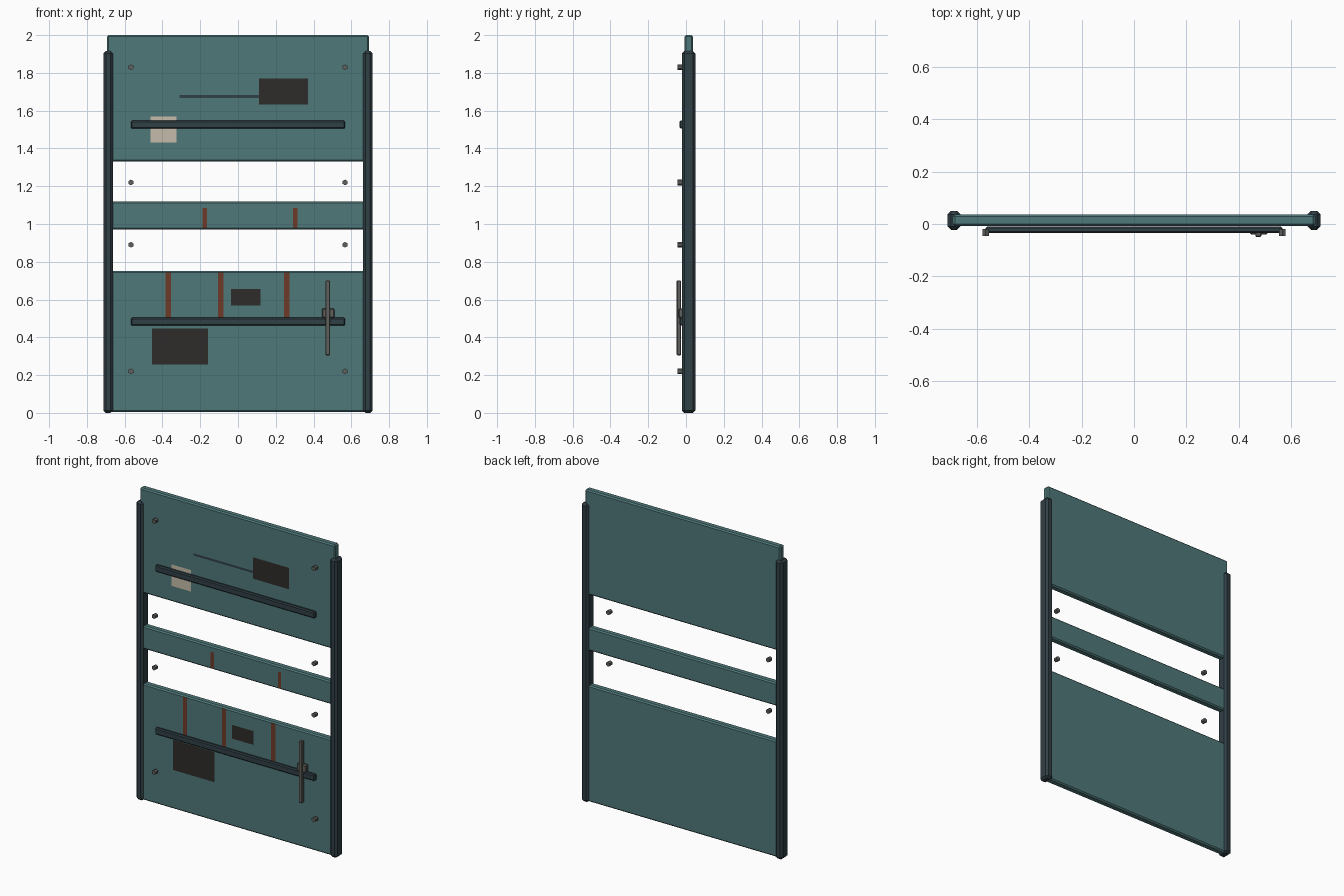
import bpy, bmesh, math
from mathutils import Matrix

if "Cube" in bpy.data.objects:
    bpy.data.objects.remove(bpy.data.objects["Cube"])


def mat(name, r, g, b):
    m = bpy.data.materials.new(name)
    m.diffuse_color = (r, g, b, 1)
    m.use_nodes = True
    m.node_tree.nodes["Principled BSDF"].inputs["Base Color"].default_value = m.diffuse_color
    return m


TEAL = mat("teal_paint", 0.08, 0.19, 0.195)
DARK = mat("dark_frame", 0.03, 0.05, 0.06)
STEEL = mat("steel", 0.115, 0.115, 0.11)
SOOT = mat("soot", 0.027, 0.025, 0.023)
RUST = mat("rust", 0.155, 0.042, 0.023)
CREAM = mat("bare_patch", 0.56, 0.50, 0.40)


def finish(bm, name, m):
    me = bpy.data.meshes.new(name)
    bm.to_mesh(me)
    bm.free()
    me.materials.append(m)
    ob = bpy.data.objects.new(name, me)
    bpy.context.collection.objects.link(ob)
    return ob


def box(name, x, y, z, m, bevel=0.0):
    """Box from (min, max) ranges with chamfered edges."""
    bm = bmesh.new()
    size = [b - a for a, b in (x, y, z)]
    mid = [(a + b) / 2 for a, b in (x, y, z)]
    bmesh.ops.create_cube(bm, size=1, matrix=Matrix.Translation(mid) @ Matrix.Diagonal((*size, 1)))
    if bevel:
        bmesh.ops.bevel(bm, geom=bm.edges[:], offset=bevel, segments=1, affect='EDGES')
    return finish(bm, name, m)


def decal(name, x, z, m, y=-0.0105):
    """Flat painted patch lying just in front of a panel."""
    bm = bmesh.new()
    bm.faces.new([bm.verts.new((px, y, pz)) for px, pz in
                  ((x[0], z[0]), (x[1], z[0]), (x[1], z[1]), (x[0], z[1]))])
    return finish(bm, name, m)


# Door panels
for name, z in (("upper_panel", (1.33, 2.0)), ("middle_panel", (0.972, 1.12)),
                ("lower_panel", (0.004, 0.75))):
    box(name, (-0.693, 0.693), (-0.008, 0.036), z, TEAL, 0.008)

# Side posts
for s in (-1, 1):
    x = sorted((s * 0.663, s * 0.713))
    box("side_post", x, (-0.022, 0.05), (0, 1.915), DARK, 0.013)

# Horizontal rails
for name, z in (("upper_rail", (1.505, 1.547)), ("lower_rail", (0.462, 0.504))):
    box(name, (-0.567, 0.567), (-0.034, -0.010), z, DARK, 0.006)

# Bolt heads
for s in (-1, 1):
    for z in (0.22, 0.89, 1.22, 1.83):
        bm = bmesh.new()
        bmesh.ops.create_cone(bm, cap_ends=True, segments=6, radius1=0.015, radius2=0.015, depth=0.026,
                              matrix=Matrix.Translation((s * 0.567, -0.032, z))
                              @ Matrix.Rotation(math.pi / 2, 4, 'X'))
        finish(bm, "bolt", STEEL)

# Handle bar and its bracket
box("handle_bar", (0.464, 0.487), (-0.049, -0.026), (0.305, 0.70), STEEL, 0.003)
box("handle_bracket", (0.444, 0.510), (-0.040, -0.014), (0.502, 0.552), STEEL, 0.005)

# Soot marks, scratch and bare patch
decal("upper_soot", (0.112, 0.37), (1.633, 1.77), SOOT)
decal("small_soot", (-0.036, 0.119), (0.568, 0.656), SOOT)
decal("large_soot", (-0.455, -0.158), (0.255, 0.448), SOOT)
decal("scratch", (-0.31, 0.13), (1.668, 1.682), DARK, -0.0095)
decal("bare_patch", (-0.463, -0.325), (1.432, 1.57), CREAM)

# Rust streaks
for x in (-0.176, 0.302):
    decal("short_rust_streak", (x - 0.012, x + 0.012), (0.978, 1.084), RUST)
for x in (-0.369, -0.091, 0.258):
    decal("long_rust_streak", (x - 0.015, x + 0.015), (0.498, 0.744), RUST)
